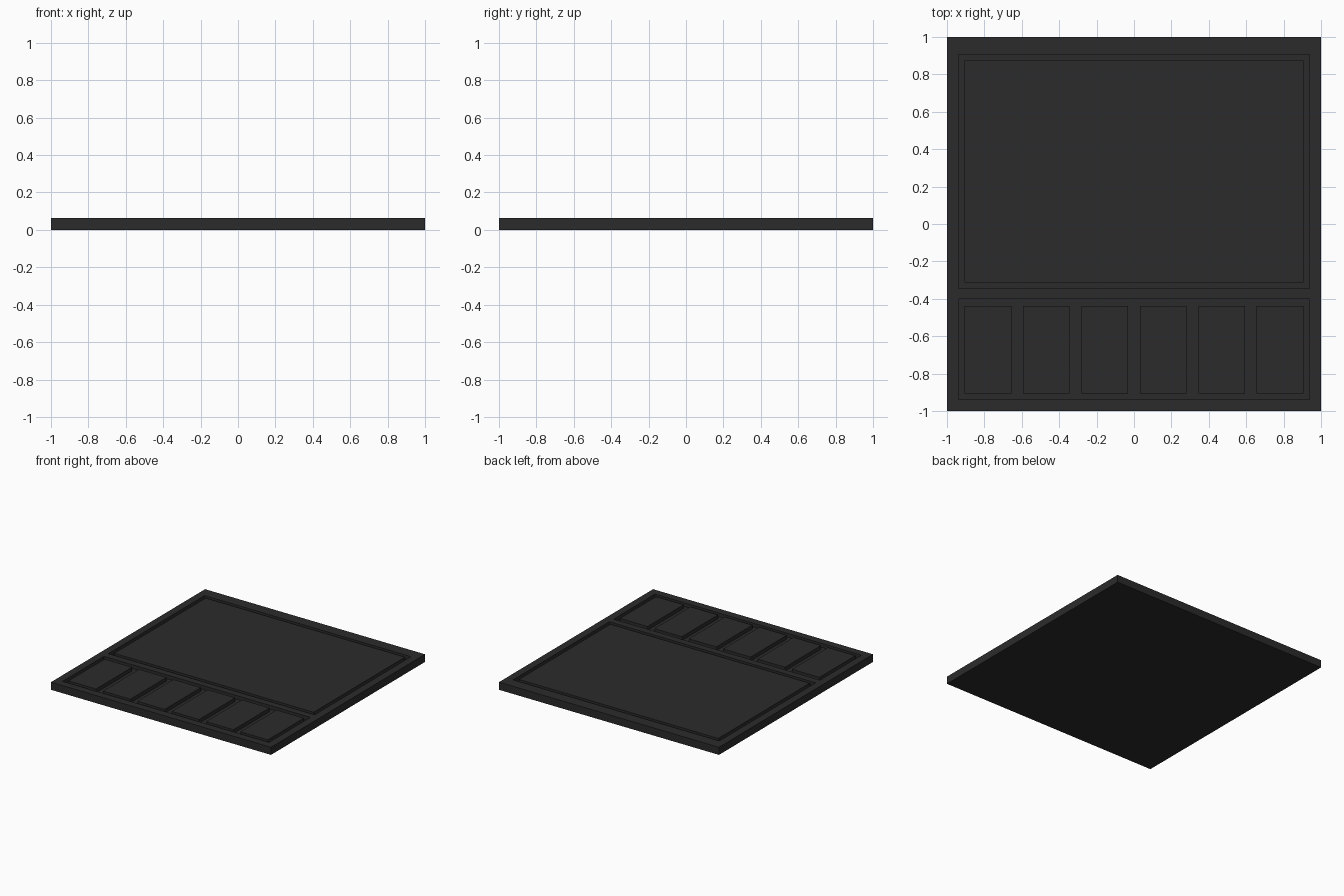
import bpy

if "Cube" in bpy.data.objects:
    bpy.data.objects.remove(bpy.data.objects["Cube"])

H = 0.0625      # slab thickness
FLOOR = 0.03125 # level of the pocket floors
charcoal = bpy.data.materials.new("charcoal")
charcoal.diffuse_color = (0.024, 0.024, 0.024, 1)
charcoal.use_nodes = True
charcoal.node_tree.nodes["Principled BSDF"].inputs["Base Color"].default_value = charcoal.diffuse_color


def box(name, x0, x1, y0, y1, z0, z1):
    bpy.ops.mesh.primitive_cube_add(
        size=1, location=((x0 + x1) / 2, (y0 + y1) / 2, (z0 + z1) / 2))
    ob = bpy.context.object
    ob.name = name
    ob.scale = (x1 - x0, y1 - y0, z1 - z0)
    bpy.ops.object.transform_apply(location=False, rotation=False, scale=True)
    ob.data.materials.append(charcoal)
    return ob


# Slab with two rectangular pockets cut into the top
slab = box("slab", -1, 1, -1, 1, 0, H)
for name, y0, y1 in (("large_pocket", -0.34375, 0.90625),
                     ("small_pocket", -0.9375, -0.4)):
    cutter = box(name + "_cutter", -0.9375, 0.9375, y0, y1, FLOOR, H + 0.1)
    mod = slab.modifiers.new(name, 'BOOLEAN')
    mod.operation = 'DIFFERENCE'
    mod.solver = 'EXACT'
    mod.object = cutter
    bpy.context.view_layer.objects.active = slab
    bpy.ops.object.modifier_apply(modifier=mod.name)
    bpy.data.objects.remove(cutter)

# Large raised panel
box("large_panel", -0.90625, 0.90625, -0.3125, 0.875, FLOOR, H)

# Row of six small raised panels
for i in range(6):
    x = -0.90625 + i * 0.3125
    box(f"small_panel_{i + 1}", x, x + 0.25, -0.90625, -0.4375, FLOOR, H)
